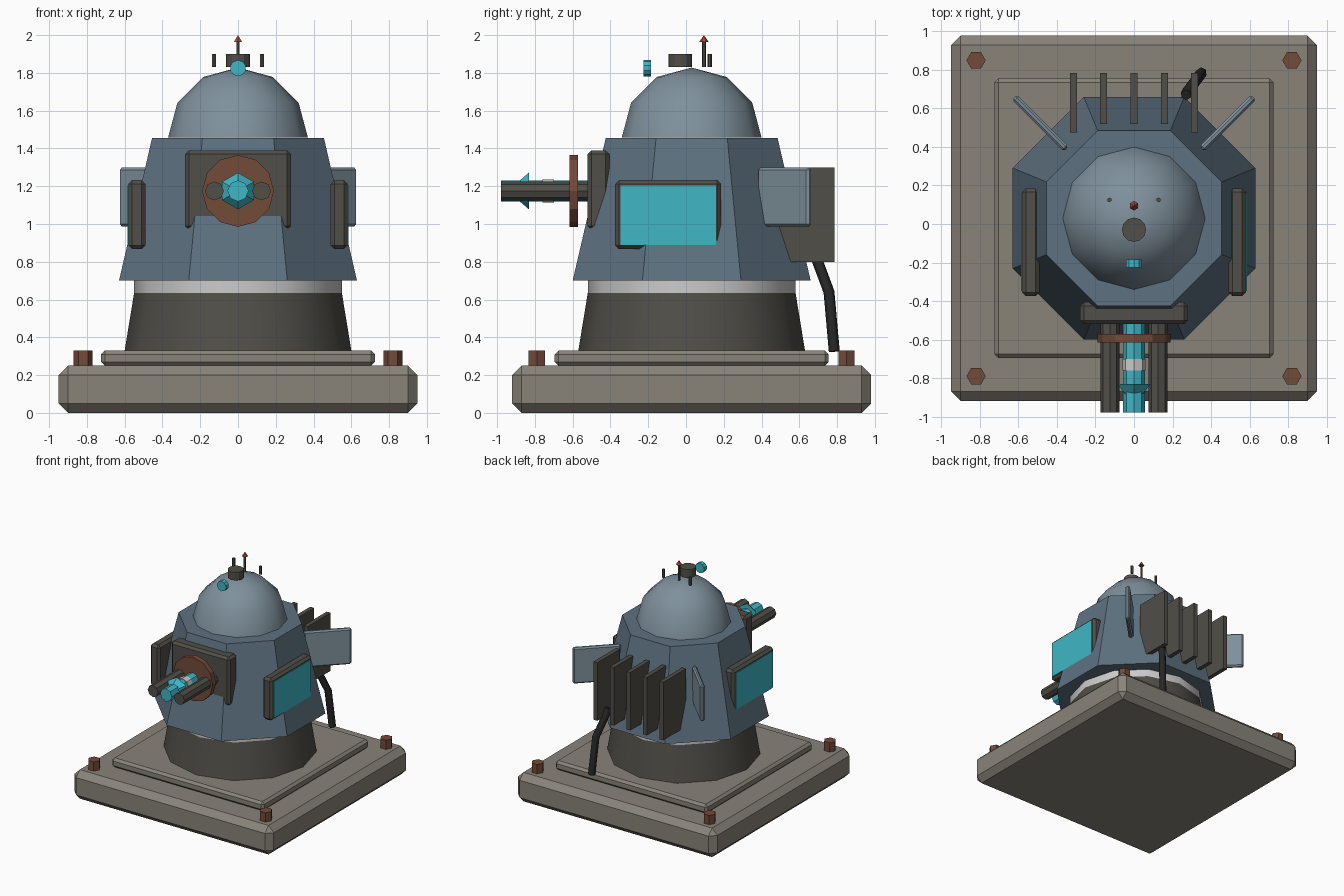
import bpy, bmesh, math
from mathutils import Matrix

if "Cube" in bpy.data.objects:
    bpy.data.objects.remove(bpy.data.objects["Cube"])

CY = 0.03                       # y of the turret's vertical axis
FRONT = (math.pi / 2, 0, 0)     # turns local +z towards the front


def mat(name, r, g, b):
    m = bpy.data.materials.new(name)
    m.diffuse_color = (r, g, b, 1)
    m.use_nodes = True
    m.node_tree.nodes["Principled BSDF"].inputs["Base Color"].default_value = m.diffuse_color
    return m


STONE = mat("stone", 0.25, 0.23, 0.195)
DARK = mat("dark_metal", 0.08, 0.077, 0.065)
BODY = mat("blue_steel", 0.11, 0.165, 0.215)
LIGHT = mat("light_steel", 0.21, 0.28, 0.33)
CYAN = mat("cyan_glow", 0.05, 0.47, 0.56)
RUST = mat("rust", 0.17, 0.07, 0.04)
PALE = mat("pale_metal", 0.6, 0.6, 0.6)
BLACK = mat("rubber", 0.02, 0.02, 0.02)
RED = mat("red", 0.4, 0.07, 0.05)


def finish(name, bm, material, loc, rot=(0, 0, 0), smooth=False):
    me = bpy.data.meshes.new(name)
    bm.to_mesh(me)
    bm.free()
    ob = bpy.data.objects.new(name, me)
    bpy.context.collection.objects.link(ob)
    ob.location, ob.rotation_euler = loc, rot
    me.materials.append(material)
    if smooth:
        bpy.ops.object.select_all(action='DESELECT')
        ob.select_set(True)
        bpy.context.view_layer.objects.active = ob
        bpy.ops.object.shade_smooth_by_angle(angle=math.radians(40))
    return ob


def box(name, loc, size, material, bevel=0, rot_z=0):
    bm = bmesh.new()
    bmesh.ops.create_cube(bm, size=1, matrix=Matrix.Diagonal((*size, 1)))
    if bevel:
        bmesh.ops.bevel(bm, geom=bm.edges[:], offset=bevel, segments=1,
                        affect='EDGES')
    return finish(name, bm, material, loc, (0, 0, rot_z))


def cone(name, loc, r1, r2, depth, sides, material, rot=(0, 0, 0), smooth=False):
    bm = bmesh.new()
    bmesh.ops.create_cone(bm, cap_ends=True, segments=sides, radius1=r1,
                          radius2=r2, depth=depth)
    return finish(name, bm, material, loc, rot, smooth)


# Base slab, raised plate and corner bolts
box("base_slab", (0, CY, 0.125), (1.9, 1.9, 0.25), STONE, 0.05)
box("base_plate", (0, CY, 0.29), (1.45, 1.45, 0.08), STONE, 0.02)
for sx in (-1, 1):
    for sy in (-1, 1):
        cone("corner_bolt", (0.82 * sx, CY + 0.82 * sy, 0.28), 0.05, 0.05,
             0.1, 6, RUST, (0, 0, math.pi / 2))

# Pedestal, bearing ring, octagonal body
cone("pedestal", (0, CY, 0.4825), 0.6, 0.55, 0.305, 12, DARK, smooth=True)
cone("bearing_ring", (0, CY, 0.675), 0.55, 0.55, 0.08, 12, PALE, smooth=True)
k = math.cos(math.pi / 8)
cone("body", (0, CY, 1.0775), 0.63 / k, 0.455 / k, 0.755, 8, BODY,
     (0, 0, math.pi / 8))

# Dome: upper half of a coarse sphere
bm = bmesh.new()
bmesh.ops.create_uvsphere(bm, u_segments=12, v_segments=6, radius=0.37)
bmesh.ops.delete(bm, geom=[v for v in bm.verts if v.co.z < -0.01],
                 context='VERTS')
finish("dome", bm, LIGHT, (0, CY, 1.458), smooth=True)

# Gun mount and barrels
GZ = 1.175
box("gun_mount", (0, -0.463, 1.18), (0.56, 0.115, 0.42), DARK, 0.02)
cone("gun_collar", (0, -0.593, GZ), 0.19, 0.19, 0.045, 12, RUST, FRONT)
for sx in (-1, 1):
    cone("side_barrel", (0.125 * sx, -0.73, GZ), 0.05, 0.05, 0.5, 8, DARK, FRONT)
cone("energy_barrel", (0, -0.73, GZ), 0.056, 0.056, 0.5, 8, CYAN, FRONT)
cone("barrel_band", (0, -0.73, GZ), 0.061, 0.061, 0.06, 8, PALE, FRONT)
cone("barrel_flare", (0, -0.862, GZ), 0.097, 0.045, 0.06, 6, CYAN, FRONT)

# Side screens and rear angled vanes
for sx in (-1, 1):
    box("screen_frame", (0.536 * sx, -0.095, 1.05), (0.09, 0.56, 0.365), DARK, 0.02)
    box("screen", (0.575 * sx, -0.095, 1.047), (0.022, 0.505, 0.315), CYAN)
    box("rear_vane", (0.486 * sx, 0.523, 1.143), (0.38, 0.037, 0.31), LIGHT,
        0.012, sx * math.pi / 4)

# Rear cooling fins
for i in range(-2, 3):
    box("cooling_fin", (0.1575 * i, 0.63, 1.05), (0.037, 0.31, 0.5), DARK)

# Power cable
cu = bpy.data.curves.new("power_cable", 'CURVE')
cu.dimensions = '3D'
cu.bevel_depth, cu.bevel_resolution, cu.use_fill_caps = 0.029, 1, True
path = [(0.27, 0.67, 0.87), (0.28, 0.69, 0.82), (0.33, 0.757, 0.64),
        (0.35, 0.785, 0.325)]
sp = cu.splines.new('POLY')
sp.points.add(len(path) - 1)
for p, co in zip(sp.points, path):
    p.co = (*co, 1)
cu.materials.append(BLACK)
bpy.context.collection.objects.link(bpy.data.objects.new("power_cable", cu))

# Sensors on top
cone("top_cap", (0, -0.03, 1.865), 0.063, 0.063, 0.07, 12, DARK)
for sx in (-1, 1):
    cone("sensor_pin", (0.128 * sx, 0.125, 1.865), 0.012, 0.012, 0.07, 6, DARK)
cone("antenna", (0, 0.095, 1.9), 0.01, 0.01, 0.14, 6, DARK)
cone("antenna_tip", (0, 0.095, 1.982), 0.025, 0, 0.036, 6, RED)
cone("eye_lens", (0, -0.205, 1.825), 0.043, 0.043, 0.04, 10, CYAN, FRONT)
